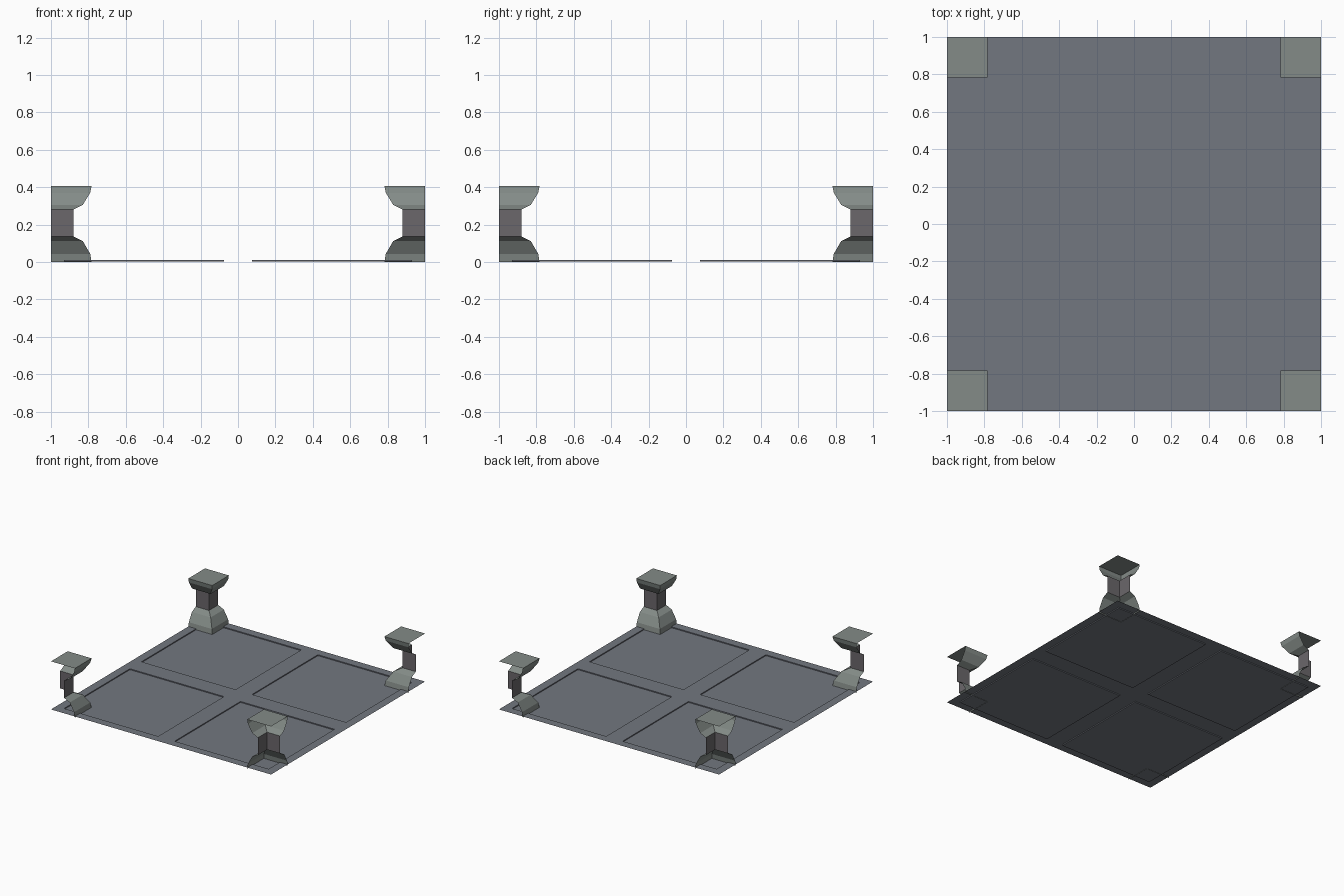
import bpy, bmesh

if "Cube" in bpy.data.objects:
    bpy.data.objects.remove(bpy.data.objects["Cube"])


def material(name, rgb):
    m = bpy.data.materials.new(name)
    m.diffuse_color = (*rgb, 1)
    m.use_nodes = True
    m.node_tree.nodes["Principled BSDF"].inputs["Base Color"].default_value = m.diffuse_color
    return m


def add_object(name, bm, mat):
    mesh = bpy.data.meshes.new(name)
    bm.to_mesh(mesh)
    bm.free()
    mesh.materials.append(mat)
    ob = bpy.data.objects.new(name, mesh)
    bpy.context.scene.collection.objects.link(ob)
    return ob


floor_mat = material("floor_slate", (0.17, 0.185, 0.215))
trim_mat = material("trim_grey", (0.23, 0.26, 0.245))
shaft_mat = material("shaft_grey", (0.145, 0.135, 0.145))

# Floor sheet with four shallow recessed panels
cuts = [-1, -0.93, -0.075, 0.075, 0.93, 1]
bm = bmesh.new()
grid = [[bm.verts.new((x, y, 0.01)) for y in cuts] for x in cuts]
panels = []
for i in range(5):
    for j in range(5):
        f = bm.faces.new((grid[i][j], grid[i + 1][j], grid[i + 1][j + 1], grid[i][j + 1]))
        if i in (1, 3) and j in (1, 3):
            panels.append(f)
sunk = bmesh.ops.extrude_discrete_faces(bm, faces=panels)["faces"]
bmesh.ops.translate(bm, vec=(0, 0, -0.008), verts=[v for f in sunk for v in f.verts])
add_object("floor_panels", bm, floor_mat)


# Quarter pillars: only the two inward sides exist, mirrored to all four corners
def corner_part(name, profile, mat, cap=False):
    bm = bmesh.new()
    rings = []
    for d, z in profile:
        rings.append([bm.verts.new(p) for p in ((1 - d, 1, z), (1 - d, 1 - d, z), (1, 1 - d, z))])
    for a, b in zip(rings, rings[1:]):
        for k in range(2):
            bm.faces.new((a[k], a[k + 1], b[k + 1], b[k]))
    if cap:
        z = profile[-1][1]
        bm.faces.new(rings[-1] + [bm.verts.new((1, 1, z))])
    ob = add_object(name, bm, mat)
    mod = ob.modifiers.new("corners", "MIRROR")
    mod.use_axis = (True, True, False)
    mod.use_mirror_merge = False
    return ob


corner_part("pillar_bases", [(0.217, 0), (0.21, 0.043), (0.17, 0.112), (0.12, 0.137)], trim_mat)
corner_part("pillar_shafts", [(0.12, 0.137), (0.12, 0.28)], shaft_mat)
corner_part("pillar_capitals", [(0.12, 0.28), (0.17, 0.305), (0.21, 0.37), (0.217, 0.405)],
            trim_mat, cap=True)
